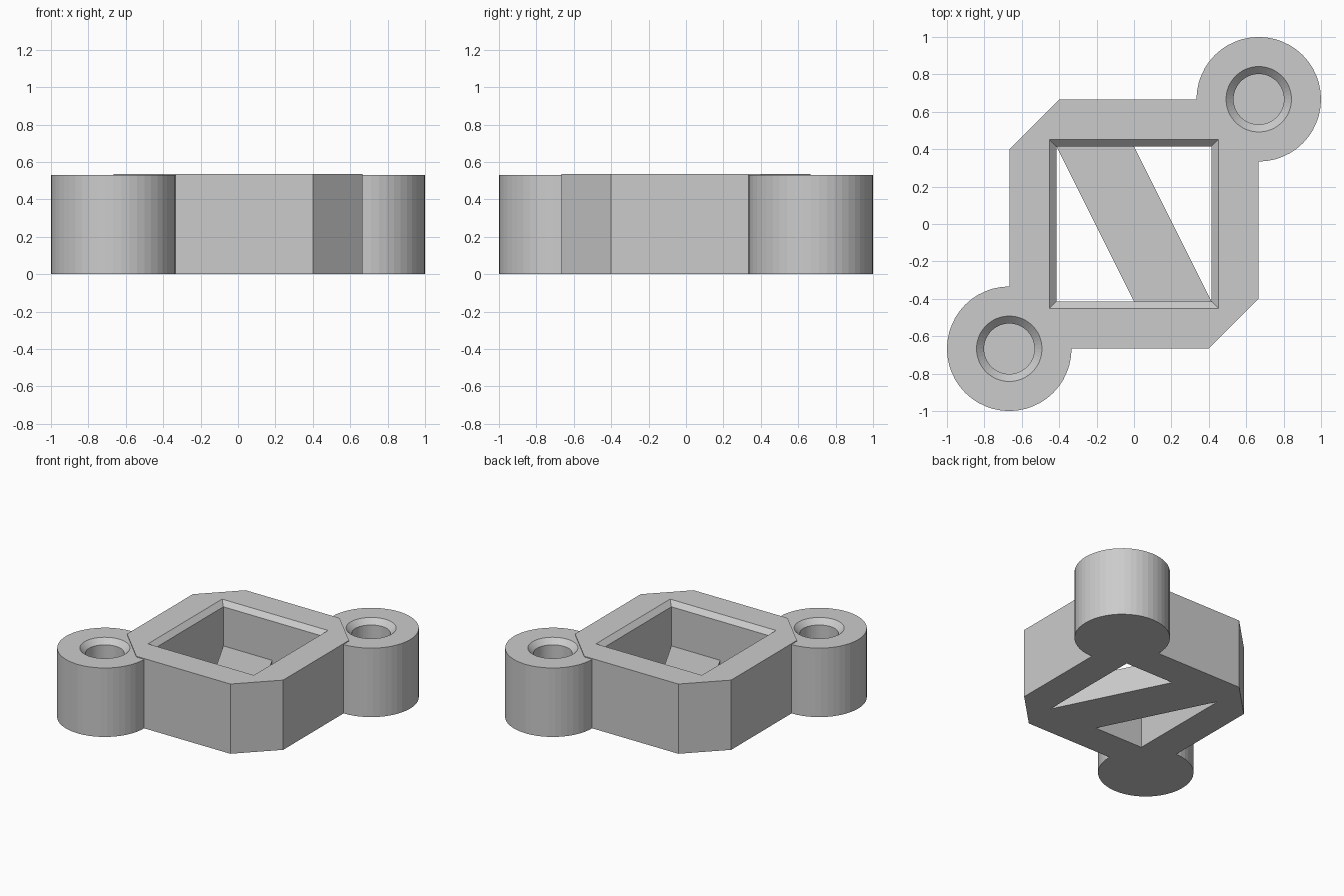
import bpy, bmesh
from math import pi, sin, cos

cube = bpy.data.objects.get("Cube")
if cube:
    bpy.data.objects.remove(cube, do_unlink=True)

HEIGHT = 0.537        # frame height
MOUNT_HEIGHT = 0.531  # round mounts sit slightly lower
HALF = 0.665          # frame half width
CUT = 0.4             # where the corner chamfers begin
POCKET = 0.415        # pocket half width
BEVEL = 0.036         # rim chamfer
CENTRE = 0.667        # mount centre
SEGMENTS = 48

grey = bpy.data.materials.new("plain grey")
grey.use_nodes = True
colour = (0.6, 0.6, 0.6, 1)
grey.diffuse_color = colour
grey.node_tree.nodes["Principled BSDF"].inputs["Base Color"].default_value = colour


def loft(name, rings, location=(0, 0, 0)):
    """Closed solid through a stack of equal-sized rings of points."""
    bm = bmesh.new()
    loops = [[bm.verts.new(p) for p in ring] for ring in rings]
    for low, high in zip(loops, loops[1:]):
        for i in range(len(low)):
            j = (i + 1) % len(low)
            bm.faces.new((low[i], low[j], high[j], high[i]))
    bm.faces.new(loops[0][::-1])
    bm.faces.new(loops[-1])
    bmesh.ops.recalc_face_normals(bm, faces=bm.faces)
    mesh = bpy.data.meshes.new(name)
    bm.to_mesh(mesh)
    bm.free()
    mesh.materials.append(grey)
    obj = bpy.data.objects.new(name, mesh)
    obj.location = location
    bpy.context.collection.objects.link(obj)
    return obj


def prism(name, outline, z0, z1):
    return loft(name, [[(x, y, z) for x, y in outline] for z in (z0, z1)])


def circle(r, z):
    steps = [2 * pi * i / SEGMENTS for i in range(SEGMENTS)]
    return [(r * cos(a), r * sin(a), z) for a in steps]


def square(h, z):
    return [(-h, -h, z), (h, -h, z), (h, h, z), (-h, h, z)]


# Square frame with four chamfered corners
outline = []
for sx, sy in ((1, 1), (-1, 1), (-1, -1), (1, -1)):
    corner = [(sx * HALF, sy * CUT), (sx * CUT, sy * HALF)]
    outline += corner if sx * sy > 0 else corner[::-1]
frame = prism("frame", outline, 0, HEIGHT)

# Round mounts with blind, countersunk screw holes
mounts = []
for name, s in (("back_left_mount", 1), ("front_right_mount", -1)):
    profile = [(0.333, 0), (0.333, MOUNT_HEIGHT), (0.175, MOUNT_HEIGHT),
               (0.135, MOUNT_HEIGHT - 0.04), (0.135, 0.133)]
    mounts.append(loft(name, [circle(r, z) for r, z in profile],
                       (s * CENTRE, s * CENTRE, 0)))

# Pocket with a chamfered rim, cut through the frame
cutter = loft("pocket_cutter", [
    square(POCKET, -0.1), square(POCKET, HEIGHT - BEVEL),
    square(POCKET + BEVEL + 0.1, HEIGHT + 0.1)])
cutter.hide_render = True
bpy.context.view_layer.update()
for part in [frame] + mounts:
    mod = part.modifiers.new("pocket", "BOOLEAN")
    mod.operation = "DIFFERENCE"
    mod.solver = "EXACT"
    mod.object = cutter
    bpy.context.view_layer.objects.active = part
    bpy.ops.object.modifier_apply(modifier=mod.name)
bpy.data.objects.remove(cutter, do_unlink=True)

# Slanted brace across the floor of the pocket
prism("brace", [(-POCKET, POCKET), (0, -POCKET), (POCKET, -POCKET), (0, POCKET)],
      0, 0.2)
